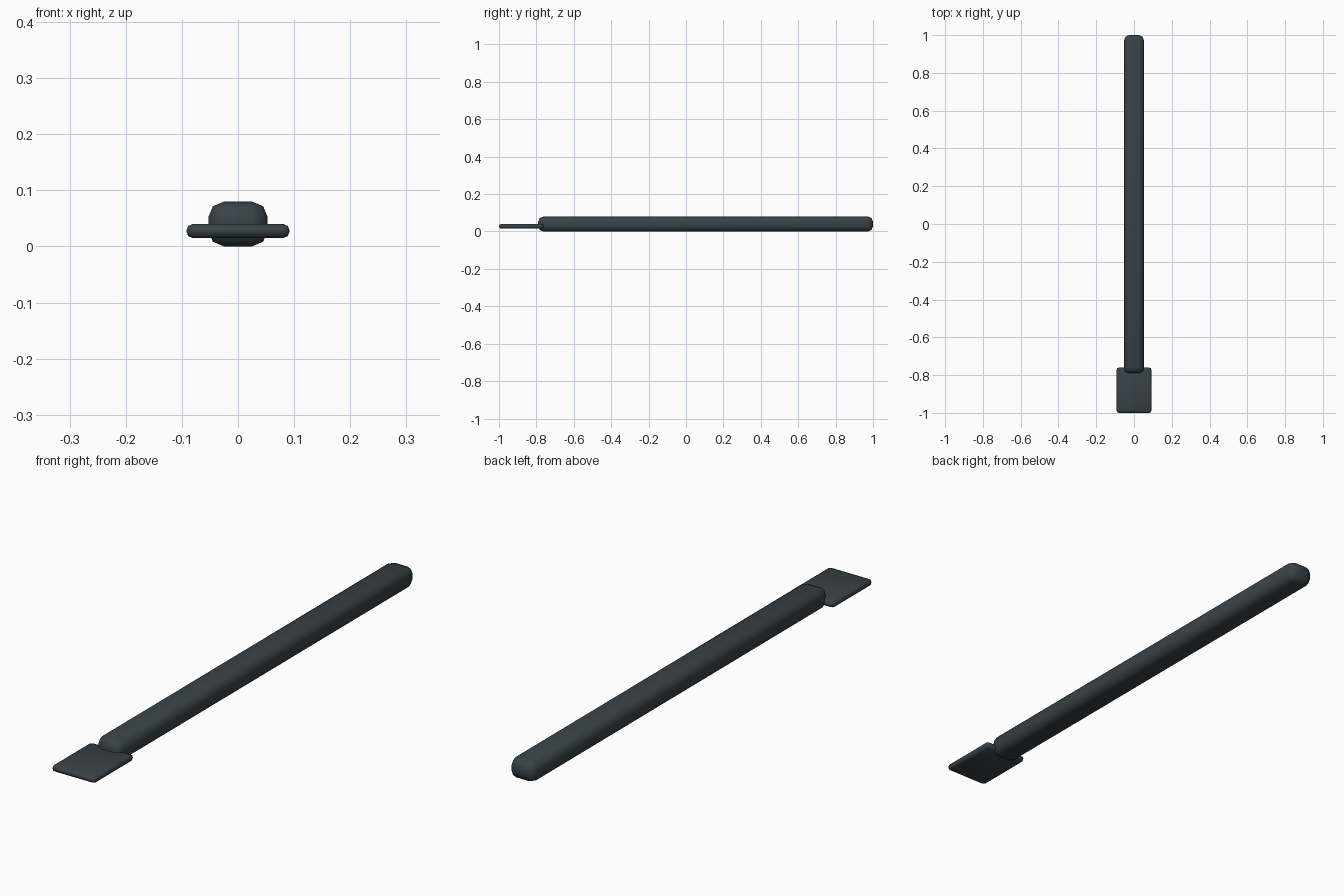
import bpy

if "Cube" in bpy.data.objects:
    bpy.data.objects.remove(bpy.data.objects["Cube"])

mat = bpy.data.materials.new("dark_slate")
mat.diffuse_color = (0.04, 0.055, 0.065, 1)
mat.use_nodes = True
mat.node_tree.nodes["Principled BSDF"].inputs["Base Color"].default_value = mat.diffuse_color


def rounded_box(name, lo, hi, bevel, segments):
    centre = [(a + b) / 2 for a, b in zip(lo, hi)]
    bpy.ops.mesh.primitive_cube_add(size=1, location=centre)
    ob = bpy.context.object
    ob.name = name
    ob.scale = [b - a for a, b in zip(lo, hi)]
    bpy.ops.object.transform_apply(location=False, rotation=False, scale=True)
    mod = ob.modifiers.new("round_edges", 'BEVEL')
    mod.width = bevel
    mod.segments = segments
    mod.limit_method = 'NONE'
    bpy.ops.object.modifier_apply(modifier=mod.name)
    bpy.ops.object.shade_smooth_by_angle(angle=0.9)
    ob.data.materials.append(mat)
    return ob


# Long arm with softly rounded edges
rounded_box("arm", (-0.053, -0.79, 0), (0.053, 1.0, 0.08), 0.028, 2)

# Thin flat paddle at the front end
rounded_box("paddle", (-0.092, -1.0, 0.015), (0.092, -0.76, 0.04), 0.0115, 2)
